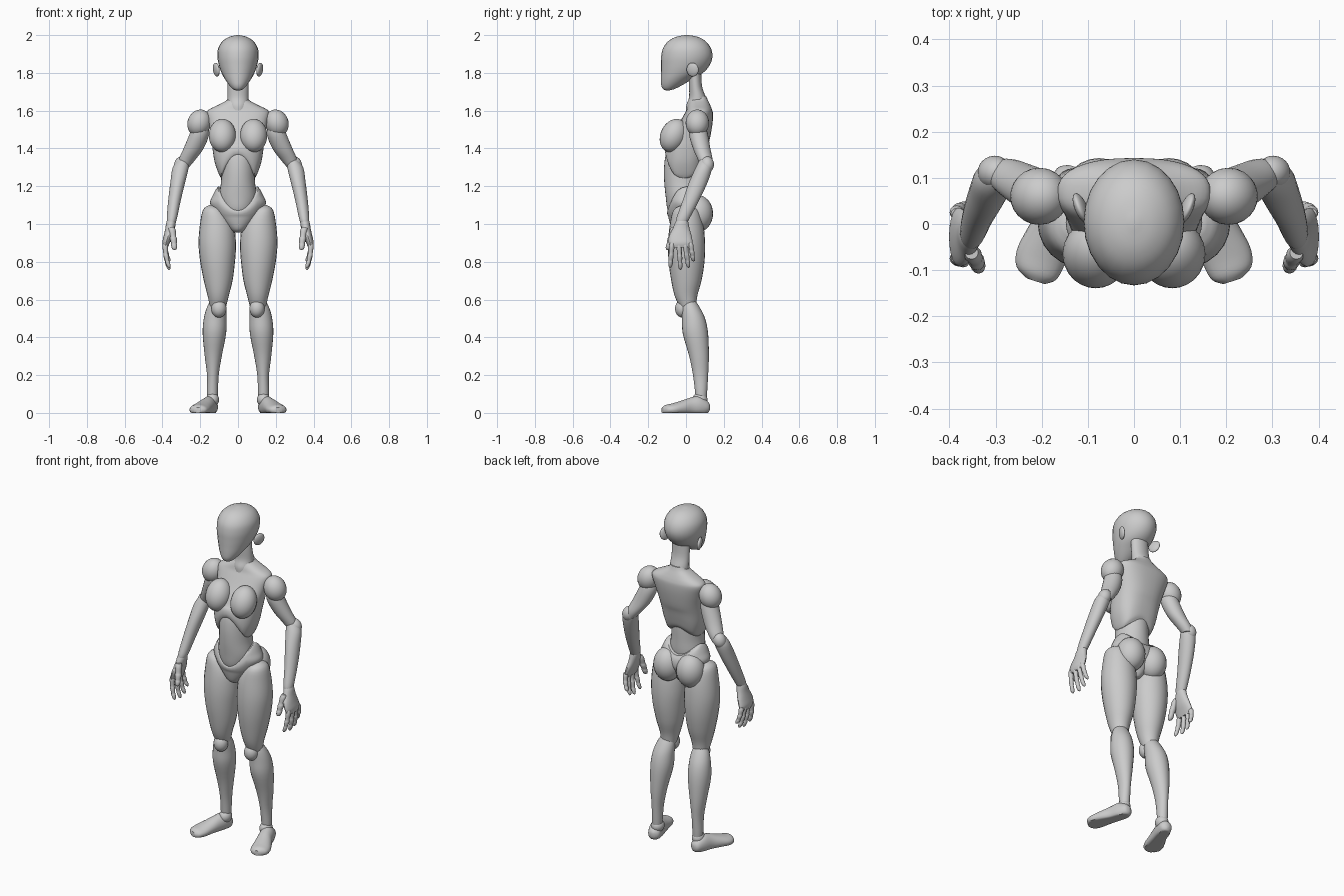
import bpy, bmesh, math
from mathutils import Matrix, Vector


def finish(name, bm, mirror):
    bmesh.ops.recalc_face_normals(bm, faces=bm.faces)
    me = bpy.data.meshes.new(name)
    bm.to_mesh(me)
    bm.free()
    ob = bpy.data.objects.new(name, me)
    bpy.context.collection.objects.link(ob)
    if mirror:
        ob.modifiers.new("mirror", 'MIRROR')
    return ob


def catmull(a, b, c, d, t):
    return [0.5 * (2 * q + (r - p) * t + (2 * p - 5 * q + 4 * r - s) * t * t
                   + (3 * q - p - 3 * r + s) * t ** 3) for p, q, r, s in zip(a, b, c, d)]


# Smooth body through rings (height, centre x, centre y, radius x, radius y)
def loft(name, st, mirror=True, n=24, sub=4, power=2.0, matrix=Matrix(), warp=None):
    rows = []
    for i in range(len(st) - 1):
        four = [st[max(i - 1, 0)], st[i], st[i + 1], st[min(i + 2, len(st) - 1)]]
        rows += [catmull(*four, k / sub) for k in range(sub)]
    rows.append(st[-1])
    bm = bmesh.new()
    rings = []
    for z, cx, cy, rx, ry in rows:
        ring = []
        for k in range(n):
            a = 2 * math.pi * k / n
            c, s = math.cos(a), math.sin(a)
            p = matrix @ Vector((cx + rx * math.copysign(abs(c) ** (2 / power), c),
                                 cy + ry * math.copysign(abs(s) ** (2 / power), s), z))
            ring.append(bm.verts.new(warp(p) if warp else p))
        rings.append(ring)
    for r0, r1 in zip(rings, rings[1:]):
        for k in range(n):
            bm.faces.new((r0[k], r0[(k + 1) % n], r1[(k + 1) % n], r1[k]))
    for ring in (rings[0], rings[-1]):
        mid = bm.verts.new(sum((v.co for v in ring), Vector()) / n)
        for k in range(n):
            bm.faces.new((ring[k], ring[(k + 1) % n], mid))
    return finish(name, bm, mirror)


# Rings given by back and front depth instead of centre and radius
def body(rows):
    return [(z, 0, (f + b) / 2, rx, (b - f) / 2) for z, rx, f, b in rows]


def ball(name, loc, r, rot=(0, 0, 0)):
    bm = bmesh.new()
    m = Matrix.Translation(loc)
    for ang, axis in zip(rot, 'XYZ'):
        m = m @ Matrix.Rotation(math.radians(ang), 4, axis)
    bmesh.ops.create_uvsphere(bm, u_segments=24, v_segments=16, radius=1,
                              matrix=m @ Matrix.Diagonal((*r, 1)))
    return finish(name, bm, True)


def clamp(v):
    return max(0.0, min(1.0, v))


# Head, ears and neck
loft("head", body([
    (1.708, .012, -.108, -.085), (1.715, .028, -.122, -.06), (1.735, .047, -.131, -.02),
    (1.765, .068, -.133, .03), (1.80, .087, -.133, .09), (1.84, .101, -.133, .125),
    (1.885, .109, -.132, .14), (1.93, .105, -.122, .132), (1.967, .083, -.095, .105),
    (1.99, .048, -.055, .065), (2.0, .008, -.005, .015)]), mirror=False)
ball("ear", (.115, .035, 1.817), (.013, .034, .037), (0, 8, -22))
loft("neck", body([
    (1.60, .05, .0, .11), (1.63, .056, .002, .112), (1.67, .056, .016, .105),
    (1.73, .055, .016, .085), (1.82, .055, .01, .08)]), mirror=False)


# Rib cage with an arch cut into its lower edge
def rib_arch(p):
    depth = .115 if p.y < 0 else .05
    p.z += depth * clamp((1.43 - p.z) / .18) * max(0, 1 - (p.x / .09) ** 2)
    return p


loft("rib_cage", body([
    (1.24, .088, -.098, .07), (1.27, .104, -.108, .085), (1.33, .124, -.112, .098),
    (1.40, .135, -.105, .112), (1.46, .141, -.08, .128), (1.53, .155, -.038, .14),
    (1.58, .166, -.01, .143), (1.605, .155, .003, .138), (1.63, .105, .01, .128),
    (1.655, .06, .02, .116), (1.675, .045, .03, .108)]),
    mirror=False, n=40, power=2.4, warp=rib_arch)
ball("breast", (.083, -.065, 1.468), (.072, .07, .092), (-25, 0, 0))

# Abdomen, pelvis with a scooped waistband, buttocks
loft("abdomen", body([
    (1.04, .05, -.08, .03), (1.08, .08, -.099, .06), (1.14, .099, -.107, .075),
    (1.22, .09, -.115, .076), (1.30, .088, -.116, .076), (1.37, .09, -.106, .07),
    (1.42, .07, -.08, .06)]), mirror=False, n=32)


def waistband(p):
    depth = .125 if p.y < 0 else .07
    p.z -= depth * clamp((p.z - 1.04) / .16) * max(0, 1 - (p.x / .105) ** 2)
    return p


loft("pelvis", body([
    (.955, .025, -.05, .04), (.975, .05, -.075, .06), (1.03, .10, -.092, .09),
    (1.08, .135, -.098, .105), (1.115, .148, -.10, .108), (1.15, .134, -.10, .106),
    (1.18, .119, -.096, .10), (1.205, .10, -.085, .09)]),
    mirror=False, n=40, warp=waistband)
ball("buttock", (.076, .062, 1.055), (.08, .081, .098))

# Arms
ball("shoulder", (.205, .06, 1.535), (.062, .062, .072), (0, -22, 0))
loft("upper_arm", [
    (1.53, .20, .06, .04, .04), (1.475, .205, .066, .052, .05), (1.40, .235, .083, .053, .046),
    (1.34, .27, .102, .044, .039), (1.30, .29, .11, .03, .03)])
ball("elbow", (.302, .112, 1.315), (.036, .036, .044), (0, -20, 0))
loft("forearm", [
    (1.345, .285, .10, .025, .025), (1.30, .303, .095, .042, .043), (1.22, .319, .065, .039, .049),
    (1.12, .337, .024, .033, .043), (1.03, .35, -.016, .027, .035), (1.0, .354, -.026, .02, .028)])

# Hands: palm, four fingers and a thumb
loft("palm", [
    (1.035, .35, -.018, .018, .025), (1.01, .354, -.022, .025, .034), (.975, .36, -.026, .025, .045),
    (.935, .37, -.03, .024, .06), (.90, .381, -.028, .02, .063), (.875, .384, -.027, .012, .056)], n=20)


def finger(name, root, tip, bend, r):
    rows = []
    for t, s in ((0, .8), (.12, 1.05), (.25, 1), (.42, .88), (.48, 1), (.6, .95),
                 (.72, .8), (.78, .9), (.9, .78), (.97, .5), (1, .1)):
        p = Vector(root).lerp(Vector(tip), t)
        rows.append((p.z, p.x + bend * math.sin(math.pi * t), p.y, r * s, r * s))
    loft(name, rows, n=12, sub=2)


for i, (y0, y1, z1) in enumerate([(-.073, -.084, .768), (-.038, -.029, .757),
                                  (-.006, .013, .768), (.023, .04, .802)]):
    finger(f"finger_{i + 1}", (.386, y0, .90), (.364, y1, z1), .006, .0135)
finger("thumb", (.352, -.062, .985), (.336, -.097, .862), -.002, .018)

# Legs
loft("thigh", [
    (1.10, .138, .0, .015, .02), (1.075, .13, .0, .055, .065), (1.0, .113, .003, .088, .088),
    (.90, .11, .003, .099, .098), (.80, .108, .003, .092, .095), (.70, .105, .002, .076, .08),
    (.62, .105, .0, .056, .06), (.56, .106, .01, .042, .043)])
ball("knee", (.101, -.018, .552), (.04, .04, .048))
loft("shin", [
    (.605, .108, .012, .03, .03), (.56, .114, .025, .05, .047), (.50, .121, .04, .06, .061),
    (.42, .125, .05, .062, .067), (.30, .131, .069, .045, .052), (.20, .133, .077, .031, .04),
    (.11, .135, .08, .029, .032), (.06, .135, .08, .025, .028)])
ball("ankle", (.135, .074, .07), (.035, .04, .037))


# Feet, turned outward with flat soles
def sole(p):
    p.z = max(p.z, 0)
    return p


turn = (Matrix.Translation((.132, .125, 0)) @ Matrix.Rotation(math.radians(18), 4, 'Z')
        @ Matrix.Rotation(math.radians(90), 4, 'X'))
loft("foot", [
    (0, 0, .03, .01, .015), (.015, 0, .03, .032, .034), (.06, 0, .033, .04, .055),
    (.11, 0, .03, .042, .05), (.16, .004, .024, .049, .04), (.21, .006, .018, .054, .032),
    (.245, .004, .016, .045, .026), (.262, 0, .014, .02, .015)], matrix=turn, warp=sole)

# Smooth shading
for ob in bpy.data.objects:
    ob.select_set(True)
    bpy.context.view_layer.objects.active = ob
bpy.ops.object.shade_smooth_by_angle(angle=math.radians(40))
